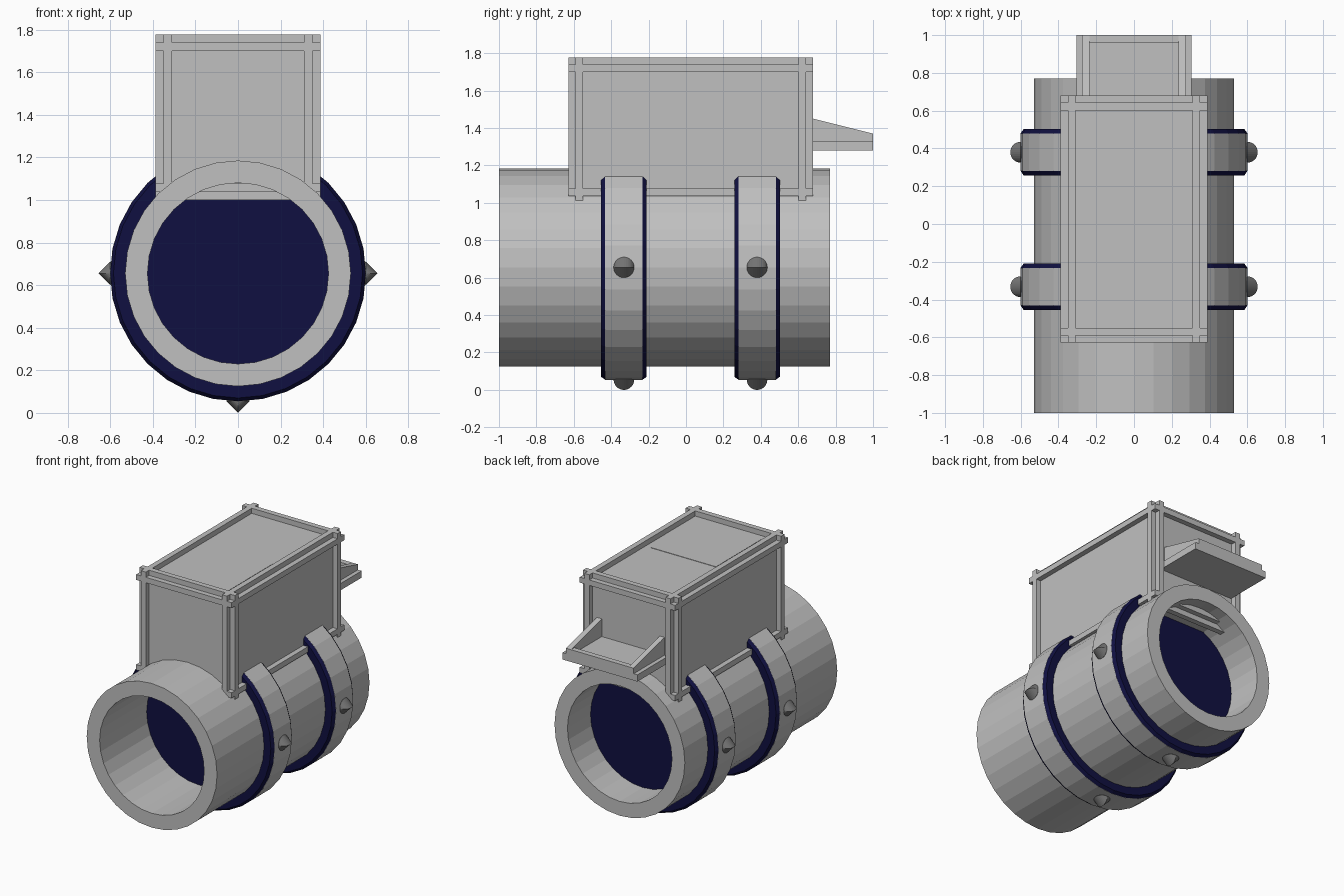
import bpy, bmesh, math
from mathutils import Matrix, Vector

cube = bpy.data.objects.get("Cube")
if cube:
    bpy.data.objects.remove(cube, do_unlink=True)


def material(name, colour):
    m = bpy.data.materials.new(name)
    m.use_nodes = True
    m.diffuse_color = (*colour, 1)
    m.node_tree.nodes["Principled BSDF"].inputs["Base Color"].default_value = (*colour, 1)
    return m


GREY = material("light grey", (0.53, 0.53, 0.53))
NAVY = material("navy", (0.005, 0.005, 0.052))
STEEL = material("dark steel", (0.18, 0.18, 0.18))
AXIS_Z = 0.655
SIDES = 32


def finish(name, bm, mat):
    bmesh.ops.recalc_face_normals(bm, faces=bm.faces)
    mesh = bpy.data.meshes.new(name)
    bm.to_mesh(mesh)
    bm.free()
    mesh.materials.append(mat)
    ob = bpy.data.objects.new(name, mesh)
    bpy.context.collection.objects.link(ob)
    return ob


def add_box(bm, lo, hi):
    lo, hi = Vector(lo), Vector(hi)
    place = Matrix.Translation((lo + hi) / 2) @ Matrix.Diagonal((*(hi - lo), 1))
    bmesh.ops.create_cube(bm, size=1, matrix=place)


def lathe(name, profile, mat, closed):
    """Turn (radius, y) points about the pipe axis; open profiles get end caps."""
    bm = bmesh.new()
    rings = []
    for r, y in profile:
        angles = [math.tau * i / SIDES for i in range(SIDES)]
        rings.append([bm.verts.new((r * math.cos(a), y, AXIS_Z + r * math.sin(a)))
                      for a in angles])
    for k in range(len(rings) if closed else len(rings) - 1):
        a, b = rings[k], rings[(k + 1) % len(rings)]
        for i in range(SIDES):
            j = (i + 1) % SIDES
            bm.faces.new((a[i], a[j], b[j], b[i]))
    if not closed:
        bm.faces.new(rings[0])
        bm.faces.new(rings[-1])
    return finish(name, bm, mat)


# Open pipe
lathe("pipe", [(0.53, -1), (0.53, 0.77), (0.425, 0.77), (0.425, -1)], GREY, True)

# Clamps: solid navy discs through the pipe, grey bands and studs
for label, y in (("front", -0.332), ("back", 0.38)):
    lathe(label + "_clamp_disc",
          [(0.585, y - 0.122), (0.6, y - 0.1), (0.6, y + 0.1), (0.585, y + 0.122)], NAVY, False)
    lathe(label + "_clamp_band",
          [(0.601, y - 0.1), (0.601, y + 0.1), (0.59, y + 0.1), (0.59, y - 0.1)], GREY, True)
    for side, dx, dz in (("left", 0.6, 0), ("right", -0.6, 0), ("bottom", 0, -0.6)):
        bm = bmesh.new()
        place = Matrix.Translation((dx, y, AXIS_Z + dz)) @ Matrix.Rotation(math.pi / 2, 4, 'X')
        bmesh.ops.create_uvsphere(bm, u_segments=4, v_segments=16, radius=0.055, matrix=place)
        finish(f"{label}_{side}_stud", bm, STEEL)

# Housing body
LO, HI = Vector((-0.388, -0.628, 1.0)), Vector((0.388, 0.68, 1.778))
RAISE, WIDTH = 0.038, 0.04
inset = Vector((RAISE, RAISE, RAISE))
bm = bmesh.new()
add_box(bm, LO + inset, HI - inset)
finish("housing_body", bm, GREY)

# Raised frame bars on all six faces, crossing at the corners
bm = bmesh.new()
for normal in range(3):
    for run in range(3):
        if run == normal:
            continue
        across = 3 - normal - run
        for out_high in (False, True):
            for edge_high in (False, True):
                lo, hi = LO.copy(), HI.copy()
                if out_high:
                    lo[normal] = HI[normal] - RAISE
                else:
                    hi[normal] = LO[normal] + RAISE
                if edge_high:
                    hi[across] = HI[across] - RAISE
                    lo[across] = hi[across] - WIDTH
                else:
                    lo[across] = LO[across] + RAISE
                    hi[across] = lo[across] + WIDTH
                add_box(bm, lo, hi)
finish("housing_frame", bm, GREY)

# Thin hatch on the roof
bm = bmesh.new()
roof = HI.z - RAISE
add_box(bm, (-0.265, -0.5, roof - 0.002), (0.265, 0.03, roof + 0.003))
finish("roof_hatch", bm, GREY)

# Rear tray: floor slab, end lip and sloping side walls
bm = bmesh.new()
add_box(bm, (-0.305, HI.y - RAISE, 1.28), (0.305, 1, 1.33))
add_box(bm, (-0.235, 0.96, 1.33), (0.235, 1, 1.37))
finish("rear_tray", bm, GREY)
for label, side in (("left", 1), ("right", -1)):
    bm = bmesh.new()
    outline = [(HI.y - RAISE, 1.33), (1, 1.33), (1, 1.37), (HI.y, 1.45), (HI.y - RAISE, 1.46)]
    face = bm.faces.new([bm.verts.new((side * 0.235, y, z)) for y, z in outline])
    grown = bmesh.ops.extrude_face_region(bm, geom=[face], use_keep_orig=True)
    moved = [v for v in grown["geom"] if isinstance(v, bmesh.types.BMVert)]
    bmesh.ops.translate(bm, verts=moved, vec=(side * 0.04, 0, 0))
    finish(label + "_tray_wall", bm, GREY)
